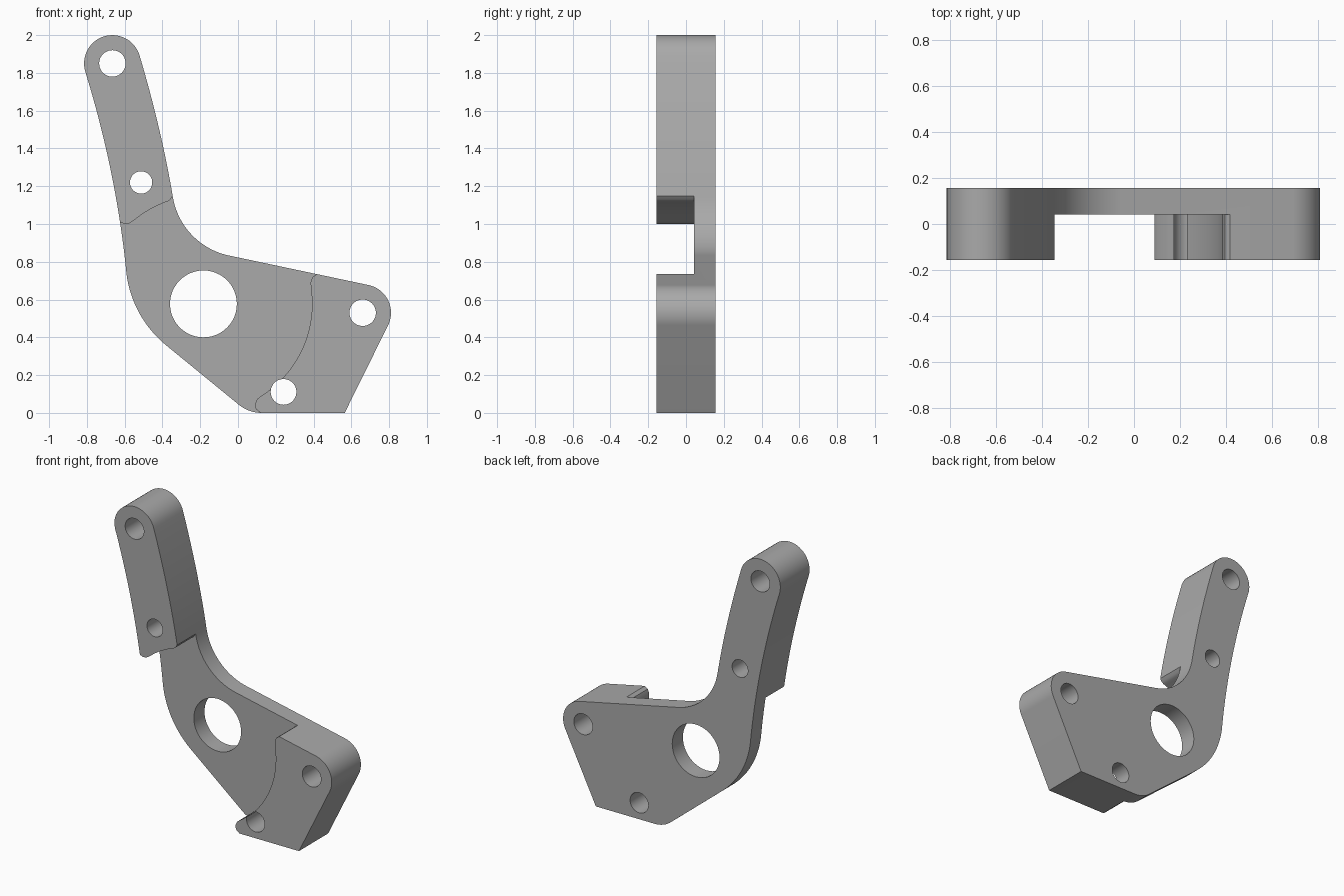
import bpy, bmesh
from math import sin, cos, radians
from mathutils import Vector

cube = bpy.data.objects.get("Cube")
if cube:
    bpy.data.objects.remove(cube, do_unlink=True)

HALF = 0.156   # half the plate thickness
STEP = 0.042   # depth of the pocket floor


def arc(cx, cz, r, start, end, n=24):
    """Points on a circle between two angles in degrees."""
    angles = [radians(start + (end - start) * i / n) for i in range(n + 1)]
    return [(cx + r * cos(a), cz + r * sin(a)) for a in angles]


def bow(a, mid, b, n=16):
    """Inner points of a shallow curve from a to b passing through mid."""
    a, mid, b = Vector(a), Vector(mid), Vector(b)
    ctrl = mid * 2 - (a + b) / 2
    ts = [i / n for i in range(1, n)]
    return [tuple(a * (1 - t) ** 2 + ctrl * 2 * t * (1 - t) + b * t * t) for t in ts]


def prism(name, outline, y0, y1):
    """Extrude an x-z outline from y0 to y1."""
    bm = bmesh.new()
    face = bm.faces.new([bm.verts.new((x, y0, z)) for x, z in outline])
    out = bmesh.ops.extrude_face_region(bm, geom=[face])
    verts = [g for g in out["geom"] if isinstance(g, bmesh.types.BMVert)]
    bmesh.ops.translate(bm, verts=verts, vec=(0, y1 - y0, 0))
    bmesh.ops.recalc_face_normals(bm, faces=bm.faces)
    mesh = bpy.data.meshes.new(name)
    bm.to_mesh(mesh)
    bm.free()
    obj = bpy.data.objects.new(name, mesh)
    bpy.context.collection.objects.link(obj)
    return obj


# Bracket outline, counter-clockwise from the arm tip
tip = arc(-0.665, 1.85, 0.15, 15, 195)
heel = arc(-0.011, 0.81, 0.584, 184, 231.5)
toe = arc(0.125, 0.19, 0.19, 231.5, 270, 12)
nose = arc(0.66, 0.53, 0.15, -26, 77.5)
elbow = arc(0.03, 1.205, 0.38, 257.5, 190)
outline = (tip + bow(tip[-1], (-0.675, 1.29), heel[0]) + heel + toe + [(0.565, 0)]
           + nose + elbow + bow(elbow[-1], (-0.418, 1.505), tip[0]))
bracket = prism("bracket", outline, -HALF, HALF)

# Pocket around the large bore, with rounded ends where it meets the pads
bore = (-0.183, 0.577)
pocket = ([(-0.8, -0.1), (0.13, -0.1), (0.12, 0), (0.095, 0.02), (0.089, 0.045), (0.103, 0.075)]
          + arc(*bore, 0.575, -54.5, 7.5, 32)
          + [(0.384, 0.69), (0.395, 0.72), (0.42, 0.737), (0.44, 0.85), (0.2, 1.1), (-0.3, 1.2),
             (-0.348, 1.147), (-0.357, 1.13)]
          + arc(*bore, 0.575, 109.3, 130, 12)
          + [(-0.575, 1.004), (-0.6, 1.0), (-0.625, 1.01), (-0.8, 1.01)])
cutters = [prism("pocket_cutter", pocket, -0.4, STEP)]

# Through holes
holes = [(-0.665, 1.85, 0.07), (-0.513, 1.22, 0.059), (*bore, 0.177),
         (0.66, 0.53, 0.07), (0.241, 0.111, 0.068)]
for x, z, r in holes:
    cutters.append(prism("hole_cutter", arc(x, z, r, 0, 360, 48)[:-1], -0.4, 0.4))

for cutter in cutters:
    cutter.hide_render = True
    mod = bracket.modifiers.new(cutter.name, "BOOLEAN")
    mod.operation = "DIFFERENCE"
    mod.solver = "EXACT"
    mod.object = cutter

# Bake the cuts and drop the helpers
deps = bpy.context.evaluated_depsgraph_get()
baked = bpy.data.meshes.new_from_object(bracket.evaluated_get(deps))
bracket.modifiers.clear()
bracket.data = baked
for cutter in cutters:
    bpy.data.objects.remove(cutter, do_unlink=True)

# Plain grey metal
grey = bpy.data.materials.new("grey_metal")
grey.use_nodes = True
colour = (0.4, 0.4, 0.4, 1)
grey.diffuse_color = colour
grey.node_tree.nodes["Principled BSDF"].inputs["Base Color"].default_value = colour
baked.materials.clear()
baked.materials.append(grey)

bpy.ops.object.select_all(action="DESELECT")
bracket.select_set(True)
bpy.context.view_layer.objects.active = bracket
bpy.ops.object.shade_smooth_by_angle(angle=radians(30))
